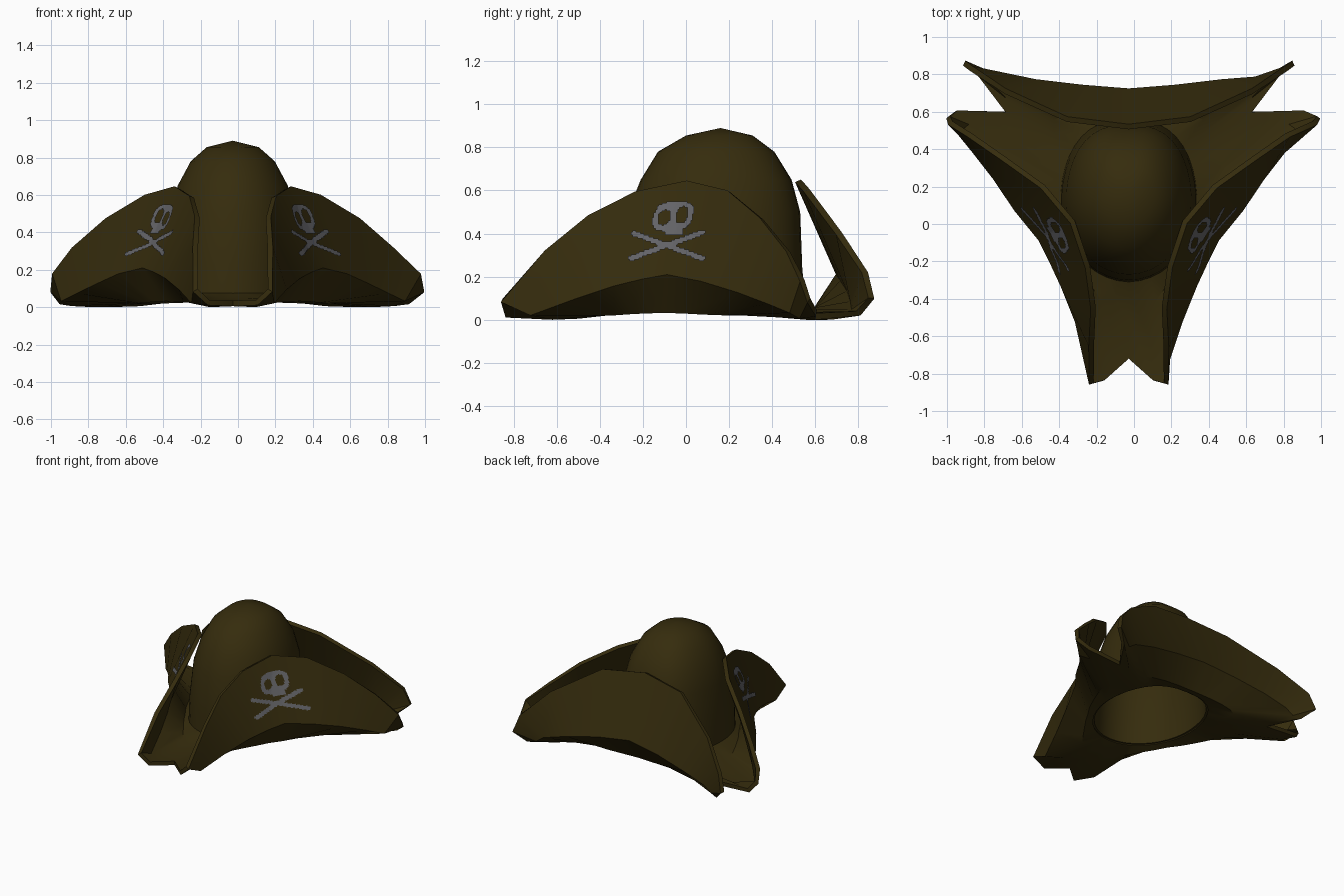
import bpy, bmesh, math
from mathutils import Vector
from mathutils.bvhtree import BVHTree

if "Cube" in bpy.data.objects:
    bpy.data.objects.remove(bpy.data.objects["Cube"])


def material(name, rgb):
    m = bpy.data.materials.new(name)
    m.diffuse_color = (*rgb, 1)
    m.use_nodes = True
    m.node_tree.nodes["Principled BSDF"].inputs["Base Color"].default_value = m.diffuse_color
    return m


FELT = material("dark olive felt", (0.036, 0.025, 0.004))
GREY = material("faded grey paint", (0.13, 0.13, 0.14))


def lean(p):
    """The hat body sits slightly left of centre, except at its side tips."""
    x, y, z = p
    return Vector((x - 0.028 * min(1, max(0, (1 - abs(x)) * 10)), y, z))


def add_object(name, verts, faces, mat, thickness=0, offset=0):
    mesh = bpy.data.meshes.new(name)
    mesh.from_pydata(verts, [], faces)
    bm = bmesh.new()
    bm.from_mesh(mesh)
    bmesh.ops.remove_doubles(bm, verts=bm.verts, dist=1e-5)
    bmesh.ops.recalc_face_normals(bm, faces=bm.faces)
    bm.to_mesh(mesh)
    bm.free()
    mesh.materials.append(mat)
    ob = bpy.data.objects.new(name, mesh)
    bpy.context.collection.objects.link(ob)
    bpy.ops.object.select_all(action='DESELECT')
    bpy.context.view_layer.objects.active = ob
    ob.select_set(True)
    if thickness:
        s = ob.modifiers.new("thickness", 'SOLIDIFY')
        s.thickness, s.offset = thickness, offset
        bpy.ops.object.modifier_apply(modifier=s.name)
        bpy.ops.object.shade_smooth_by_angle(angle=math.radians(35))
    return ob


def loft(rings):
    """Quads between closed rings of equal length."""
    n = len(rings[0])
    verts = [lean(p) for r in rings for p in r]
    faces = [(k * n + i, k * n + (i + 1) % n, (k + 1) * n + (i + 1) % n, (k + 1) * n + i)
             for k in range(len(rings) - 1) for i in range(n)]
    return verts, faces


def mirrored(half):
    """Close a half loop running from front centre to back centre."""
    return half + [(-x, y, z) for x, y, z in half[-2:0:-1]]


# Half loops from front notch, round the right flap and corner, to back centre
FOLD = [(0, -.5, .02), (.12, -.62, .015), (.21, -.72, .03), (.275, -.52, .10),
        (.35, -.33, .16), (.41, -.2, .19), (.47, -.08, .21), (.60, .08, .18),
        (.715, .25, .13), (.825, .39, .08), (.91, .49, .04), (.86, .53, .02),
        (.75, .56, .015), (.5, .52, .02), (.65, .67, .015), (.74, .78, .04),
        (.68, .775, .08), (.5, .76, .13), (.25, .73, .18), (0, .71, .21)]
RIM = [(0, -.72, .02), (.13, -.835, .025), (.2, -.855, .09), (.2, -.65, .32),
       (.19, -.45, .48), (.22, -.23, .59), (.30, .01, .64), (.46, .2, .595),
       (.67, .35, .47), (.85, .475, .315), (.975, .54, .18), (.99, .57, .09),
       (.93, .605, .03), (.66, .6, .015), (.80, .80, .03), (.88, .86, .1),
       (.84, .83, .22), (.66, .71, .40), (.33, .56, .60), (0, .52, .645)]


def crown_ring(z, rx, front, back, count=20):
    mid, ry = (front + back) / 2, (back - front) / 2
    half = []
    for i in range(count):
        a = math.pi * i / (count - 1)
        c = math.cos(a)
        # squarer toward the back, tapering toward the front
        w = math.sin(a) ** (1.0 if c > 0 else 0.75)
        half.append((rx * w, mid - ry * c, z))
    return mirrored(half)


# Brim: foot of the crown -> underside -> fold -> upturned rim
foot = crown_ring(.06, .36, -.305, .555)
fold, rim = mirrored(FOLD), mirrored(RIM)
floor = [(a[0] * .7 + b[0] * .3, a[1] * .7 + b[1] * .3, .035 + .1 * max(0, b[2] - .1))
         for a, b in zip(foot, fold)]
brim = add_object("folded_brim", *loft([foot, floor, fold, rim]), FELT, 0.03, 0)

# Crown: domed shell, open underneath
profile = [(.055, .365, -.31, .56), (.23, .36, -.30, .54), (.5, .335, -.27, .53),
           (.65, .295, -.21, .49), (.78, .225, -.13, .41), (.855, .14, 0, .31),
           (.89, .0, .16, .16)]
crown = add_object("crown", *loft([crown_ring(*p) for p in profile]), FELT, 0.02, -1)


# Painted skull and crossed bones, as a rule over (y, z) on the side flaps
def ellipse(u, v, cu, cv, ru, rv):
    return ((u - cu) / ru) ** 2 + ((v - cv) / rv) ** 2 < 1


def bone(u, v, a, b, width):
    a, b, p = Vector(a), Vector(b), Vector((u, v))
    t = max(0, min(1, (p - a).dot(b - a) / (b - a).length_squared))
    return (p - a - t * (b - a)).length < width


def painted(u, v):
    # squarish skull leaning backward
    w = u - .25 * (v - .48)
    skull = (abs(w + .06) / .092) ** 3 + (abs(v - .48) / .07) ** 3 < 1
    eyes = ellipse(w, v, -.1, .475, .027, .034) or ellipse(w, v, -.02, .487, .028, .037)
    jaw = abs(u + .055) < .042 and .395 < v < .43 and not ellipse(u, v, -.055, .425, .02, .014)
    bones = bone(u, v, (-.255, .285), (.075, .405), .013) or \
        bone(u, v, (-.24, .4), (.075, .285), .013)
    return (skull and not eyes) or jaw or bones


brim.data.calc_loop_triangles()
tree = BVHTree.FromPolygons([v.co for v in brim.data.vertices],
                            [tuple(t.vertices) for t in brim.data.loop_triangles])


def decal(name, side, step=0.0075):
    verts, faces = [], []
    for i in range(48):
        for j in range(40):
            y, z = -.27 + i * step, .265 + j * step
            if not painted(y + step / 2, z + step / 2):
                continue
            quad = []
            for dy, dz in ((0, 0), (1, 0), (1, 1), (0, 1)):
                hit = tree.ray_cast(Vector((2 * side, y + dy * step, z + dz * step)),
                                    Vector((-side, 0, 0)))[0]
                if hit:
                    quad.append(hit + Vector((side * 0.009, 0, 0)))
            if len(quad) == 4:
                faces.append(tuple(range(len(verts), len(verts) + 4)))
                verts += quad
    ob = add_object(name, verts, faces, GREY)
    # keep every painted face pointing outward
    bm = bmesh.new()
    bm.from_mesh(ob.data)
    bm.normal_update()
    bmesh.ops.reverse_faces(bm, faces=[f for f in bm.faces if f.normal.x * side < 0])
    bm.to_mesh(ob.data)
    bm.free()


decal("right_skull_emblem", 1)
decal("left_skull_emblem", -1)
